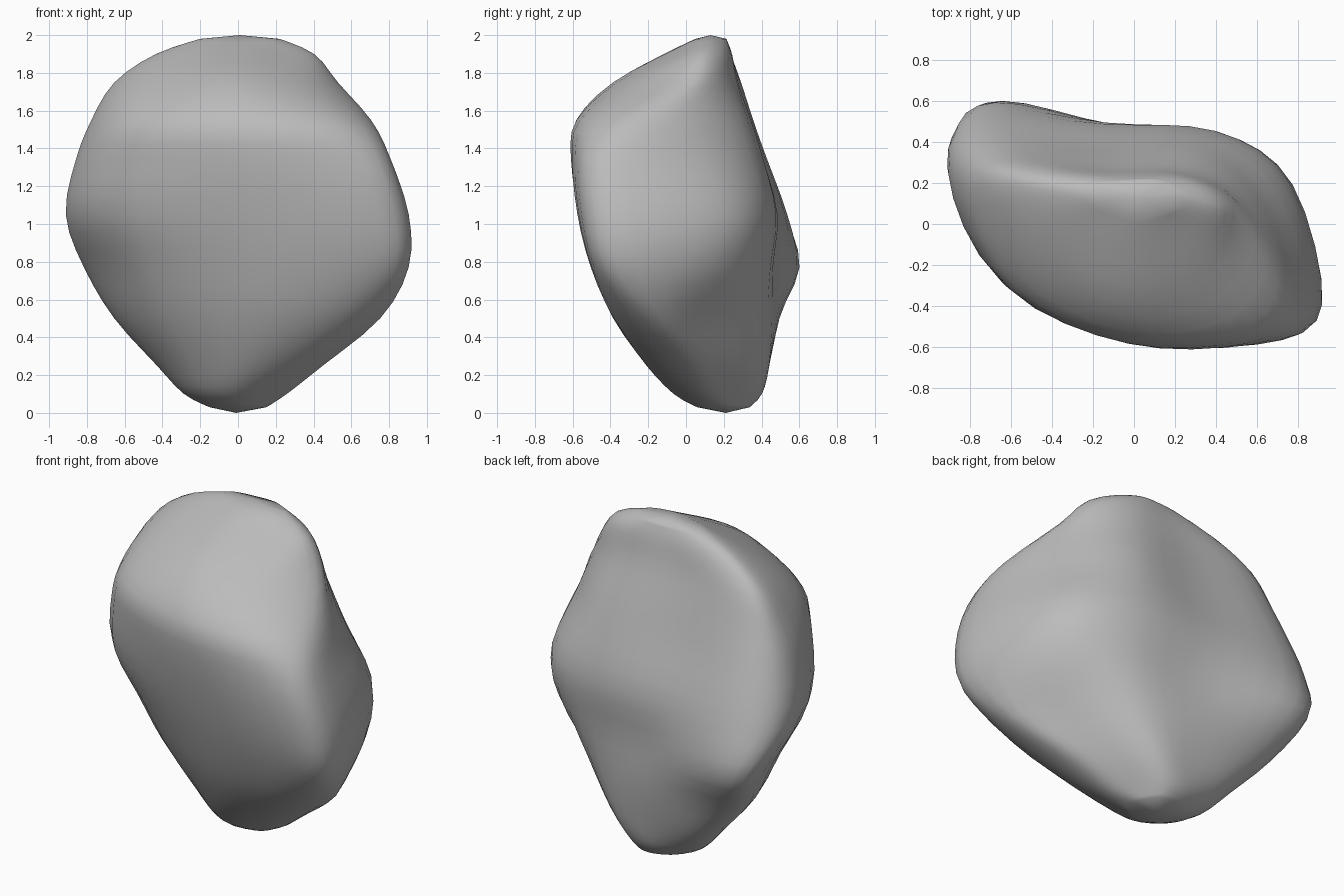
import bpy
import bmesh
import math
from mathutils import Vector

default_cube = bpy.data.objects.get("Cube")
if default_cube:
    bpy.data.objects.remove(default_cube, do_unlink=True)

# Horizontal sections of the boulder in hundredths of a unit:
# height, left end (x, y), right end (x, y), three front depths, four back depths
SECTIONS = [
    (3, -15, 21, 15, 19, 12, 6, 9, 28, 33, 33, 27),
    (10, -29, 23, 26, 10, 5, -7, 0, 33, 40, 38, 23),
    (25, -43, 27, 45, 1, 0, -20, -17, 41, 44, 41, 18),
    (50, -66, 33, 76, -18, -8, -35, -37, 48, 48, 39, 3),
    (77, -82, 45, 91, -37, -15, -45, -50, 61, 48, 42, 14),
    (105, -92, 28, 91, -41, -25, -52, -57, 53, 49, 46, 21),
    (135, -86, 20, 81, -43, -31, -58, -59, 42, 39, 39, 9),
    (155, -78, 18, 71, -29, -32, -57, -54, 35, 33, 33, 9),
    (175, -66, 19, 53, 0, -12, -39, -28, 29, 27, 27, 17),
    (190, -44, 17, 41, 7, 2, -12, -2, 23, 24, 24, 18),
    (198, -20, 14, 22, 13, 9, 5, 7, 19, 21, 21, 17),
]
FRONT_FRACTIONS = (0.14, 0.5, 0.86)
BACK_FRACTIONS = (0.1, 0.42, 0.72, 0.92)
AROUND = 4      # steps between section points
UPWARD = 3      # steps between sections


def spline(a, b, c, d, t):
    """Catmull-Rom point between b and c."""
    return 0.5 * (2 * b + (c - a) * t + (2 * a - 5 * b + 4 * c - d) * t * t
                  + (3 * b - a - 3 * c + d) * t ** 3)


def section_ring(section):
    """Closed smooth ring through the guide points of one section."""
    z, lx, ly, rx, ry, *depths = section

    def side(fractions, values):
        return [(lx + (rx - lx) * f, y) for f, y in zip(fractions, values)]

    front = side(FRONT_FRACTIONS, depths[:3])
    back = side(BACK_FRACTIONS, depths[3:])[::-1]
    guides = [(lx, ly)] + front + [(rx, ry)] + back
    guides = [Vector((x, y, z)) / 100 for x, y in guides]
    count = len(guides)
    ring = []
    for i in range(count):
        four = [guides[(i + k) % count] for k in (-1, 0, 1, 2)]
        ring += [spline(*four, step / AROUND) for step in range(AROUND)]
    return ring


def blend_rings(rings):
    """Add smooth in-between rings up the height."""
    last = len(rings) - 1
    result = []
    for i in range(last):
        picks = [rings[min(max(i + k, 0), last)] for k in (-1, 0, 1, 2)]
        for step in range(UPWARD):
            result.append([spline(*four, step / UPWARD) for four in zip(*picks)])
    return result + [rings[last]]


# Boulder body: loft the rings and close both ends
bm = bmesh.new()
rings = blend_rings([section_ring(s) for s in SECTIONS])
loops = [[bm.verts.new(p) for p in ring] for ring in rings]
sides = len(loops[0])
for lower, upper in zip(loops, loops[1:]):
    for i in range(sides):
        j = (i + 1) % sides
        bm.faces.new((lower[i], lower[j], upper[j], upper[i]))
for loop, tip in ((loops[0], (-0.01, 0.21, 0)), (loops[-1], (0.01, 0.13, 2))):
    pole = bm.verts.new(tip)
    for i in range(sides):
        bm.faces.new((loop[i], loop[(i + 1) % sides], pole))

# Weathering: soften the section lines while keeping the overall size
inner = [v for loop in loops[2:-2] for v in loop]
for _ in range(2):
    bmesh.ops.smooth_vert(bm, verts=inner, factor=0.3,
                          use_axis_x=True, use_axis_y=True, use_axis_z=True)
bmesh.ops.recalc_face_normals(bm, faces=bm.faces)
mesh = bpy.data.meshes.new("boulder")
bm.to_mesh(mesh)
bm.free()
boulder = bpy.data.objects.new("boulder", mesh)
bpy.context.collection.objects.link(boulder)

# Plain grey stone
stone = bpy.data.materials.new("grey stone")
stone.use_nodes = True
grey = (0.5, 0.5, 0.5, 1)
stone.diffuse_color = grey
stone.node_tree.nodes["Principled BSDF"].inputs["Base Color"].default_value = grey
mesh.materials.append(stone)

bpy.ops.object.select_all(action="DESELECT")
boulder.select_set(True)
bpy.context.view_layer.objects.active = boulder
bpy.ops.object.shade_smooth_by_angle(angle=math.radians(60))
